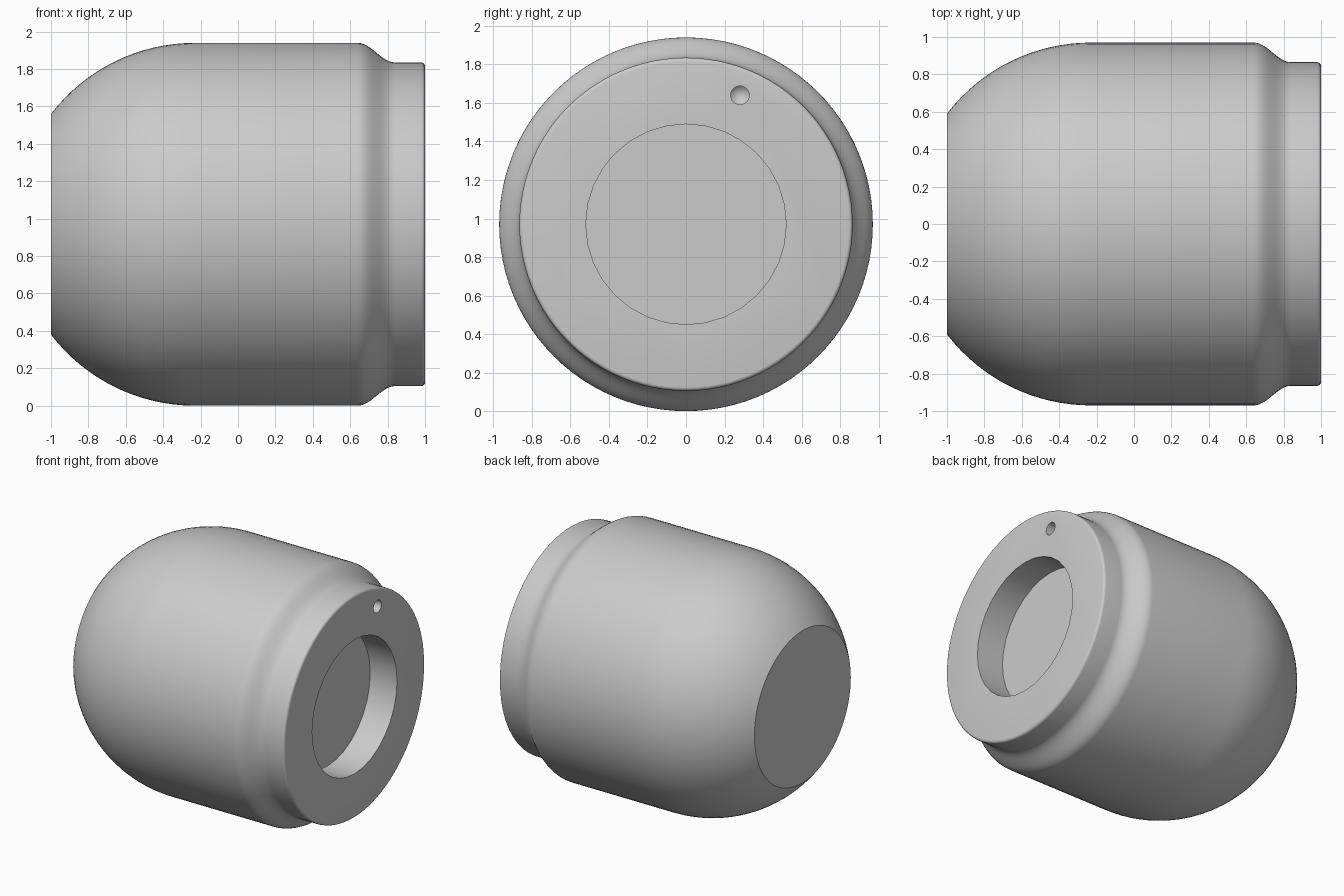
import bpy
import bmesh
from math import sin, cos, pi, sqrt, asin, radians
from mathutils import Matrix, Vector

old = bpy.data.objects.get("Cube")
if old:
    bpy.data.objects.remove(old, do_unlink=True)

R = 0.97            # body radius, also the height of the axis
END_R = 0.59        # flat cut on the dome
NECK_R = 0.865

grey = bpy.data.materials.new("plain_grey")
grey.use_nodes = True
grey.diffuse_color = (0.6, 0.6, 0.6, 1)
grey.node_tree.nodes["Principled BSDF"].inputs["Base Color"].default_value = (0.6, 0.6, 0.6, 1)


def lathe(name, profile, segments, y=0.0, z=R):
    """Turn an (x, radius) profile around the x axis; ends on the axis are closed."""
    bm = bmesh.new()
    verts = [bm.verts.new((x, 0, r)) for x, r in profile]
    edges = [bm.edges.new(pair) for pair in zip(verts, verts[1:])]
    bmesh.ops.spin(bm, geom=verts + edges, cent=(0, 0, 0), axis=(1, 0, 0),
                   angle=2 * pi, steps=segments, use_duplicate=False)
    bmesh.ops.remove_doubles(bm, verts=bm.verts, dist=1e-5)
    bmesh.ops.holes_fill(bm, edges=bm.edges, sides=0)
    bmesh.ops.recalc_face_normals(bm, faces=bm.faces)
    bmesh.ops.transform(bm, matrix=Matrix.Translation(Vector((0, y, z))), verts=bm.verts)
    mesh = bpy.data.meshes.new(name)
    bm.to_mesh(mesh)
    bm.free()
    mesh.materials.append(grey)
    obj = bpy.data.objects.new(name, mesh)
    bpy.context.collection.objects.link(obj)
    return obj


# Body: cut sphere, straight barrel, S-curved shoulder, neck with rounded rim
dome_x = sqrt(R * R - END_R * END_R) - 1
start = asin(END_R / R)
profile = []
for i in range(17):
    a = start + (pi / 2 - start) * i / 16
    profile.append((dome_x - R * cos(a), R * sin(a)))
for i in range(13):
    t = i / 12
    profile.append((0.64 + 0.2 * t, (R + NECK_R) / 2 + (R - NECK_R) / 2 * cos(pi * t)))
for i in range(5):
    a = pi / 2 * i / 4
    profile.append((0.98 + 0.02 * sin(a), NECK_R - 0.02 + 0.02 * cos(a)))
body = lathe("body", profile, 96)

# Round socket and small drilled hole in the neck face
cutters = [
    lathe("socket_cutter", [(0.77, 0.52), (1.1, 0.52)], 32),
    lathe("pin_hole_cutter", [(0.8, 0), (0.85, 0.048), (1.1, 0.048)], 24, 0.28, 1.64),
]
bpy.context.view_layer.objects.active = body
for cutter in cutters:
    cutter.hide_render = True
    mod = body.modifiers.new(cutter.name, 'BOOLEAN')
    mod.operation = 'DIFFERENCE'
    mod.solver = 'EXACT'
    mod.object = cutter
    bpy.ops.object.modifier_apply(modifier=mod.name)
    bpy.data.objects.remove(cutter, do_unlink=True)

bpy.ops.object.select_all(action='DESELECT')
body.select_set(True)
bpy.ops.object.shade_smooth_by_angle(angle=radians(30))
